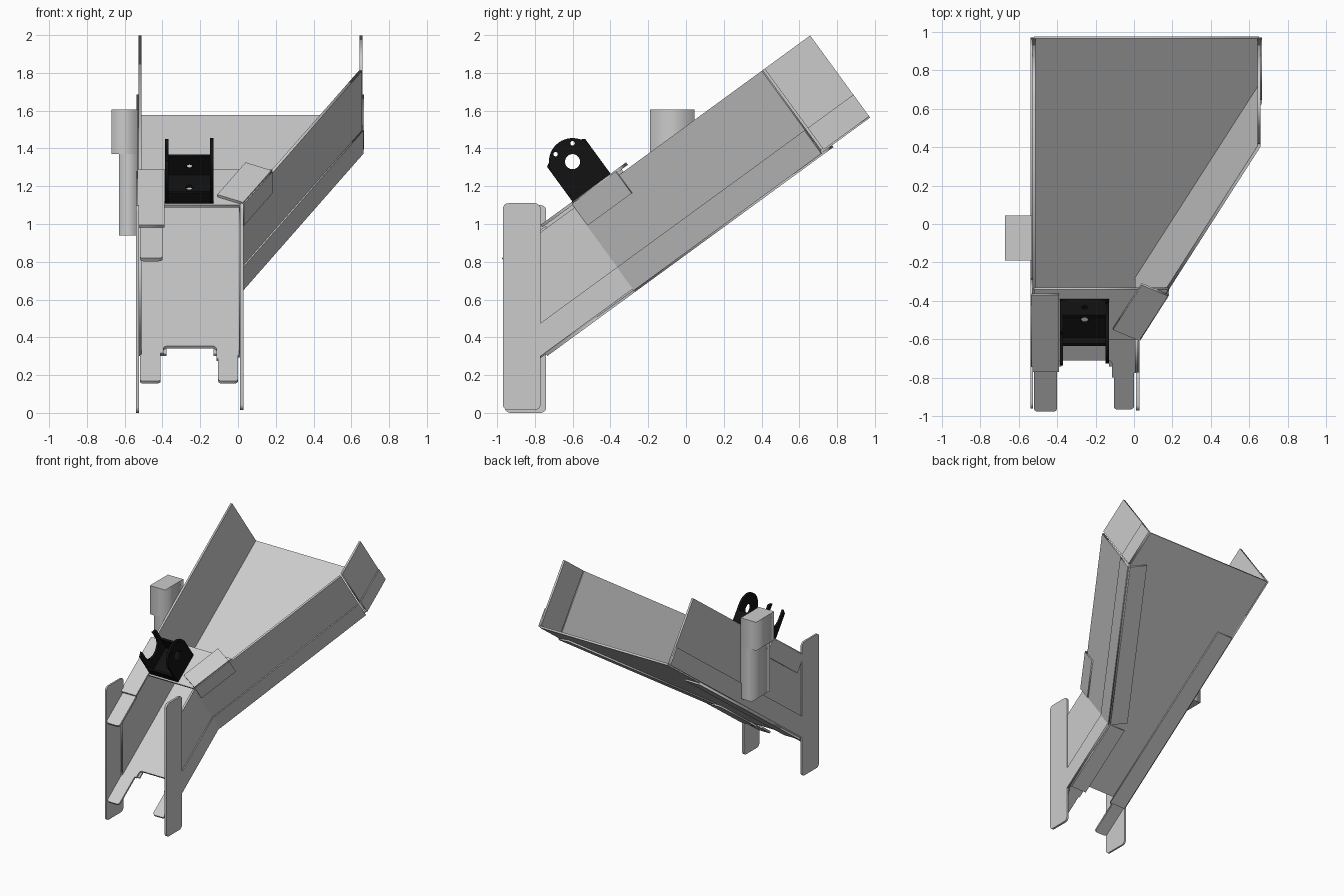
import bpy, math
from mathutils import Vector, Matrix

if "Cube" in bpy.data.objects:
    bpy.data.objects.remove(bpy.data.objects["Cube"])

# chute frame: X across, S up the slope, N normal to the floor
A = math.atan2(1.27, 1.74)
X = Vector((1, 0, 0))
S = Vector((0, math.cos(A), math.sin(A)))
N = Vector((0, -math.sin(A), math.cos(A)))
O = Vector((0, -0.77, 0.30))
L, H, T, B = 2.154, 0.53, 0.016, 0.142   # length, wall height, sheet, bracket leg
SB, SE, XR, XE, XL = 0.608, 1.84, 0.012, 0.65, -0.52
D = (X * (XE - XR) + S * (SE - SB))
DL = D.length
D.normalize()
OUT = D.cross(N)

black = bpy.data.materials.new("black_metal")
black.diffuse_color = (0.006, 0.006, 0.006, 1)
black.use_nodes = True
black.node_tree.nodes["Principled BSDF"].inputs["Base Color"].default_value = black.diffuse_color


def plate(name, loops, origin, u, v, t=T, mat=None):
    """Flat sheet: outline (plus holes) in plane u,v, centred thickness t."""
    if not isinstance(loops[0], list):
        loops = [loops]
    cu = bpy.data.curves.new(name, 'CURVE')
    cu.dimensions, cu.fill_mode, cu.extrude = '2D', 'BOTH', t / 2
    for pts in loops:
        sp = cu.splines.new('POLY')
        sp.points.add(len(pts) - 1)
        for p, q in zip(sp.points, pts):
            p.co = (q[0], q[1], 0, 1)
        sp.use_cyclic_u = True
    tmp = bpy.data.objects.new(name + "_tmp", cu)
    me = bpy.data.meshes.new_from_object(tmp)
    bpy.data.objects.remove(tmp)
    bpy.data.curves.remove(cu)
    m = Matrix((u, v, u.cross(v))).transposed().to_4x4()
    m.translation = origin
    me.transform(m)
    me.name = name
    ob = bpy.data.objects.new(name, me)
    bpy.context.collection.objects.link(ob)
    if mat:
        me.materials.clear()
        me.materials.append(mat)
    return ob


def arc(cx, cy, r, a0, a1, n=8):
    return [(cx + r * math.cos(math.radians(a0 + (a1 - a0) * i / n)),
             cy + r * math.sin(math.radians(a0 + (a1 - a0) * i / n))) for i in range(n + 1)]


def circle(cx, cy, r, n=24):
    return arc(cx, cy, r, 0, 360, n)[:-1]


def rect(a, b, c, d, r=0):
    if not r:
        return [(a, c), (b, c), (b, d), (a, d)]
    return (arc(b - r, c + r, r, -90, 0, 5) + arc(b - r, d - r, r, 0, 90, 5)
            + arc(a + r, d - r, r, 90, 180, 5) + arc(a + r, c + r, r, 180, 270, 5))


def box(name, x0, x1, y0, y1, z0, z1):
    return plate(name, rect(x0, x1, y0, y1), Vector((0, 0, (z0 + z1) / 2)),
                 X, Vector((0, 1, 0)), z1 - z0)


Y, Z = Vector((0, 1, 0)), Vector((0, 0, 1))

# floor with two tongues around the front notch
floor = ([(XL, L), (XL, 0)] + arc(XL + .02, -.215, .02, 180, 270, 4)
         + arc(-.43, -.215, .02, 270, 360, 4) + [(-.41, .02), (-.395, .02)]
         + arc(-.375, .06, .02, 180, 90, 4) + arc(-.135, .06, .02, 90, 0, 4)
         + [(-.115, -.03), (-.105, -.03)] + arc(-.085, -.215, .02, 180, 270, 4)
         + arc(-.02, -.215, .02, 270, 360, 4)
         + [(0, 0), (XR, 0), (XR, SB), (XE, SE), (XE, L)])
plate("floor", floor, O, X, S)

# side walls, cut vertically at the front
S0 = H * math.tan(A)
plate("left_wall", [(0, 0), (L, 0), (L, H), (S0, H)], O + X * XL, S, N)
plate("right_front_wall", [(0, 0), (SB, 0), (SB, H), (S0, H)], O + X * XR, S, N)
bend = O + X * XR + S * SB
plate("right_flared_wall", rect(0, DL, 0, H), bend, D, N)
plate("right_end_wall", rect(SE + .015, L, 0, H), O + X * XE, S, N)

# angle brackets along the floor edges: outer leg and underside leg
b0 = B * math.tan(A)
plate("left_edge_angle_side", [(0, 0), (L, 0), (L, B), (b0, B)], O + X * (XL - .013), S, N, .01)
plate("left_edge_angle_under", rect(XL, XL + B, 0.03, 1.63), O - N * .014, X, S, .012)
plate("right_front_angle_side", [(0, 0), (SB, 0), (SB, B), (b0, B)], O + X * (XR + .012), S, N, .008)
plate("right_front_angle_under", rect(XR - B, XR, .03, SB), O - N * .014, X, S, .012)
plate("flared_angle_side", rect(0, DL, -.01, B), bend + OUT * .012, D, N, .008)
plate("flared_angle_under", rect(0, DL, 0, B), bend - N * .014, D, -OUT, .012)
plate("right_end_angle_side", rect(SE + .015, L, 0, B), O + X * (XE + .012), S, N, .008)

# lid over the throat
LE = 0.93
xe = XR + (LE - SB) * (XE - XR) / (SE - SB)
plate("throat_lid", [(XL, SB), (XR, SB), (xe, LE), (XL, LE)], O + N * (H + .008), X, S)

# upper corner brackets
top = H + .024
plate("left_top_angle", rect(XL - .012, -.39, .41, .906), O + N * top, X, S)
plate("left_top_angle_side", rect(.41, .906, top - B, top), O + X * (XL - .013), S, N, .01)
plate("right_top_angle", rect(.01, .335, -.012, B), bend + N * top, D, -OUT)
plate("right_top_angle_side", rect(.01, .335, top - B, top), bend + OUT * .013, D, N, .01)
plate("left_top_tongue", rect(XL, -.4, .14, .43, .02), O + N * H, X, S, .02)

# upright end plates
plate("right_post", rect(-.97, -.77, .015, 1.11, .03), X * .02, Y, Z, .018)
plate("left_post", rect(-.96, -.74, 0, 1.10, .03), X * -.532, Y, Z, .014)

# stepped box on the left wall
box("side_box_upper", -.67, -.53, -.19, .045, 1.37, 1.605)
box("side_box_lower", -.63, -.53, -.19, .045, .94, 1.37)

# black motor bracket: ring cheek, forked cheek, base, front and back plates
cs, cn, r, nb = .744, .732, .125, H + .018
ring = [(cs - r, nb), (cs + r, nb)] + arc(cs, cn, r, 0, 180, 24)
holes = [circle(cs, cn, .04)] + [circle(cs + .098 * math.cos(a), cn + .098 * math.sin(a), .012, 10)
                                 for a in (math.radians(54), math.radians(120))]
plate("bracket_ring_cheek", [ring] + holes, O + X * -.139, S, N, .018, black)
fork = ([(cs - r, nb), (cs + r, nb), (cs + r, .79), (cs + .09, .81)]
        + arc(cs, cn, .09, 0, -180, 16) + [(cs - .09, .81), (cs - r, .79)])
plate("bracket_fork_cheek", fork, O + X * -.377, S, N, .018, black)
plate("bracket_base", [rect(-.385, -.13, cs - r, cs + r), circle(-.257, cs, .02, 16)],
      O + N * (nb + .008), X, S, .016, black)
plate("bracket_back", [rect(-.385, -.13, nb, nb + .14), circle(-.257, nb + .07, .015, 16)],
      O + S * (cs + r - .008), X, N, .016, black)
plate("bracket_front", rect(-.385, -.13, nb, nb + .07), O + S * (cs - r + .008), X, N, .016, black)
